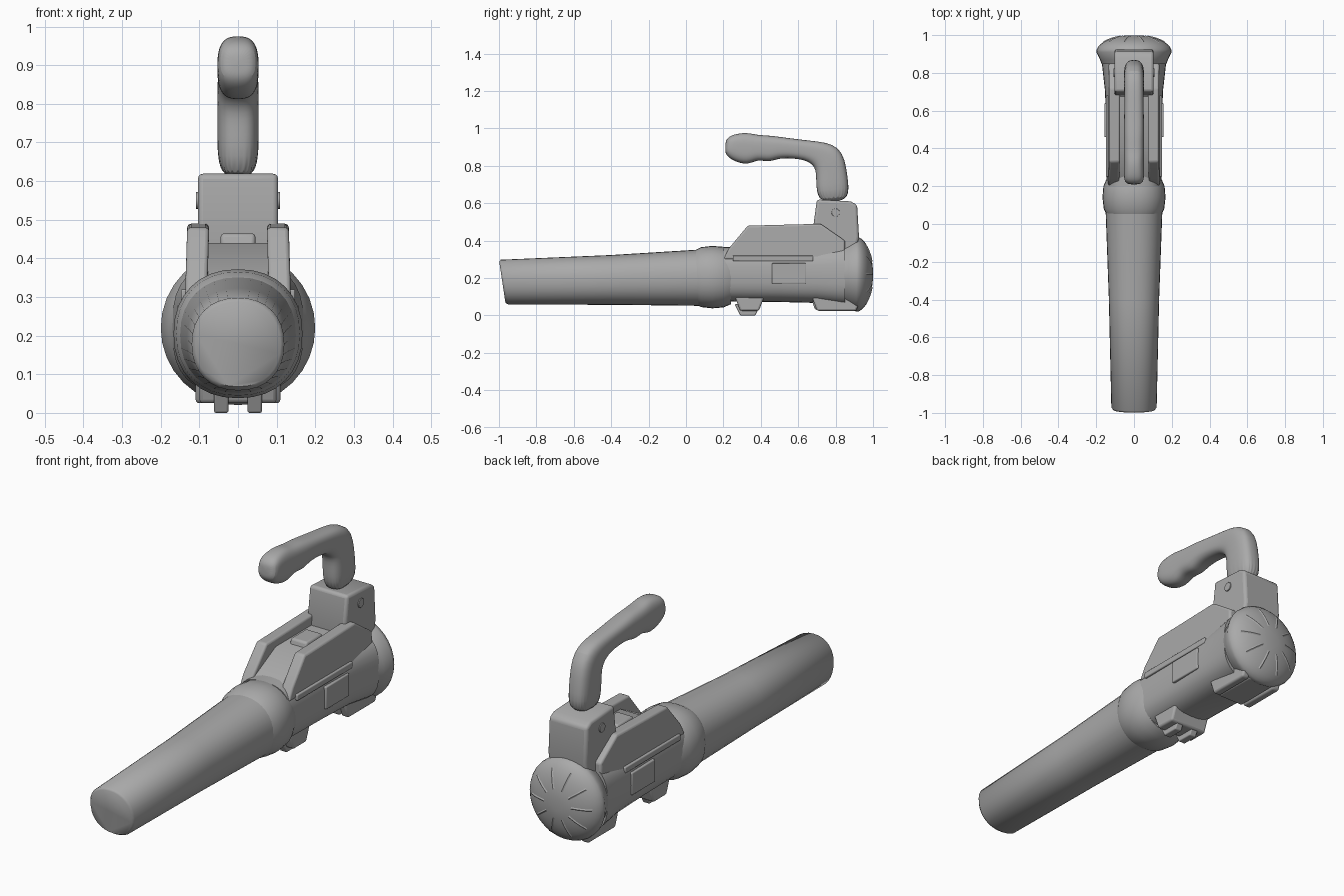
import bpy, bmesh
from math import sin, cos, tau, pi, radians, copysign
from mathutils import Vector

default_cube = bpy.data.objects.get("Cube")
if default_cube:
    bpy.data.objects.remove(default_cube)

GREY = (.4, .4, .4, 1)
grey = bpy.data.materials.new("plain grey")
grey.use_nodes = True
grey.diffuse_color = GREY
grey.node_tree.nodes["Principled BSDF"].inputs["Base Color"].default_value = GREY


def finish(name, bm, angle=35):
    """Turn the bmesh into a grey, smooth-shaded object."""
    bmesh.ops.recalc_face_normals(bm, faces=bm.faces[:])
    mesh = bpy.data.meshes.new(name)
    bm.to_mesh(mesh)
    bm.free()
    mesh.materials.append(grey)
    obj = bpy.data.objects.new(name, mesh)
    bpy.context.collection.objects.link(obj)
    bpy.ops.object.select_all(action="DESELECT")
    obj.select_set(True)
    bpy.context.view_layer.objects.active = obj
    bpy.ops.object.shade_smooth_by_angle(angle=radians(angle))
    return obj


def rounded(value, power):
    return copysign(abs(value) ** (2 / power), value)


def loft(name, path, power=2.2, width=None, sides=32):
    """Skin rounded rings along a path of (y, z, radius), square to its direction."""
    bm = bmesh.new()
    rings = []
    for i, (y, z, radius) in enumerate(path):
        before = path[max(i - 1, 0)]
        after = path[min(i + 1, len(path) - 1)]
        up = Vector((0, after[1] - before[1], before[0] - after[0])).normalized()
        half_width = min(width, radius) if width else radius
        ring = []
        for k in range(sides):
            turn = tau * k / sides
            across = half_width * rounded(cos(turn), power)
            ring.append(bm.verts.new(Vector((across, y, z)) + up * radius * rounded(sin(turn), power)))
        rings.append(ring)
    for near, far in zip(rings, rings[1:]):
        for k in range(sides):
            bm.faces.new((near[k - 1], near[k], far[k], far[k - 1]))
    bm.faces.new(rings[0])
    bm.faces.new(rings[-1])
    return finish(name, bm, angle=55)


def straight_loft(name, z, profile, power=2.2):
    """Loft a profile of (y, radius) along a level axis."""
    return loft(name, [(y, z, radius) for y, radius in profile], power)


def prism(name, outline, inner, outer, bevel=.01, lean=0):
    """Extrude a side outline of (y, z) points across x, leaning with height."""
    bm = bmesh.new()
    base = min(z for y, z in outline)
    first, last = [[bm.verts.new((x + lean * (z - base), y, z)) for y, z in outline]
                   for x in (inner, outer)]
    for k in range(len(outline)):
        bm.faces.new((first[k - 1], first[k], last[k], last[k - 1]))
    bm.faces.new(first)
    bm.faces.new(last)
    obj = finish(name, bm)
    soft = obj.modifiers.new("soft edges", "BEVEL")
    soft.width = bevel
    soft.segments = 3


def pair(name, outline, inner, outer, bevel=.01, lean=0):
    prism("left_" + name, outline, inner, outer, bevel, lean)
    prism("right_" + name, outline, -inner, -outer, bevel, -lean)


def tapered(front, back, wide_z, narrow_z, inset=0):
    """Side outline of a block that narrows from one height to another."""
    return [(front, wide_z), (front + inset, narrow_z), (back - inset, narrow_z), (back, wide_z)]


# Tapered blower tube with a slanted mouth
tube = loft("tube", [(-.982, .178, .11), (-.97, .178, .12), (-.4, .19, .133), (.2, .205, .155)])
for vertex in tube.data.vertices:
    if vertex.co.y < -.9:
        vertex.co.y -= (vertex.co.z - .178) * .15

# Collar joining tube and housing
straight_loft("collar", .205, [(.05, .145), (.08, .16), (.14, .167), (.2, .162), (.24, .145)])

# Motor housing
straight_loft("housing", .22, [(.2, .145), (.5, .148), (.7, .153), (.85, .17)], power=2.8)


# Rear intake dome, a flattened half sphere behind a flare
def dome(rise):
    return .91 + .09 * sin(rise), .2 * cos(rise)


curve = [dome(step * pi / 20) for step in range(10)]
straight_loft("intake_dome", .22, [(.82, .16), (.87, .18)] + curve, power=2)

# Raised radial ribs following the dome
bm = bmesh.new()
rib_count = 10
for k in range(rib_count):
    turn = tau * k / rib_count
    outward = Vector((cos(turn), 0, sin(turn)))
    sideways = Vector((-sin(turn), 0, cos(turn))) * .006
    previous = None
    for rise in (.6, .8, 1, 1.2):
        y, radius = dome(rise)
        spine = Vector((0, y, .22)) + outward * radius
        crest = Vector((0, .004, 0))
        row = [bm.verts.new(spine + shift) for shift in (-sideways, crest, sideways)]
        if previous:
            for a in range(2):
                bm.faces.new((previous[a], previous[a + 1], row[a + 1], row[a]))
        previous = row
finish("intake_ribs", bm)

# Sunken deck between two leaning cheeks
prism("deck", [(.22, .25), (.23, .35), (.4, .44), (.72, .44), (.72, .25)], -.1, .1)
pair("cheek", [(.2, .3), (.23, .36), (.33, .48), (.72, .49), (.85, .4), (.85, .3)],
     .08, .137, lean=-.03)
prism("deck_latch", tapered(.46, .6, .43, .465, inset=.01), -.045, .045)

# Side vents and ledges
pair("vent_panel", tapered(.46, .64, .17, .28), .13, .157, bevel=.005)
pair("side_ledge", tapered(.25, .68, .29, .32), .11, .148, bevel=.005)

# Handle mount with round pivots
prism("handle_mount", [(.67, .4), (.7, .62), (.88, .61), (.915, .59), (.925, .42), (.9, .3), (.7, .3)],
      -.104, .104, bevel=.014)
disc = [(.8 + .022 * cos(tau * k / 16), .55 + .022 * sin(tau * k / 16)) for k in range(16)]
pair("pivot", disc, .1, .109, bevel=.002)

# Curved handle from the post to the finger grip and rounded tip
handle = loft("handle", [(.79, .6, .09), (.78, .74, .085), (.765, .855, .095), (.65, .885, .05),
                         (.5, .9, .055), (.45, .89, .072), (.38, .9, .065), (.33, .89, .088),
                         (.26, .9, .074), (.22, .91, .05), (.21, .91, .02)],
              power=2.8, width=.054, sides=24)
smooth = handle.modifiers.new("smooth", "SUBSURF")
smooth.levels = smooth.render_levels = 2

# Front foot with two teeth, rear foot with two skids
prism("front_foot", tapered(.25, .43, .13, .025, inset=.04), -.1, .1)
pair("front_tooth", tapered(.26, .4, .06, 0, inset=.03), .025, .062, bevel=.005)
prism("rear_foot", tapered(.66, .94, .12, .03, inset=.03), -.07, .07)
pair("rear_skid", tapered(.67, .94, .11, .025, inset=.03), .07, .11)
